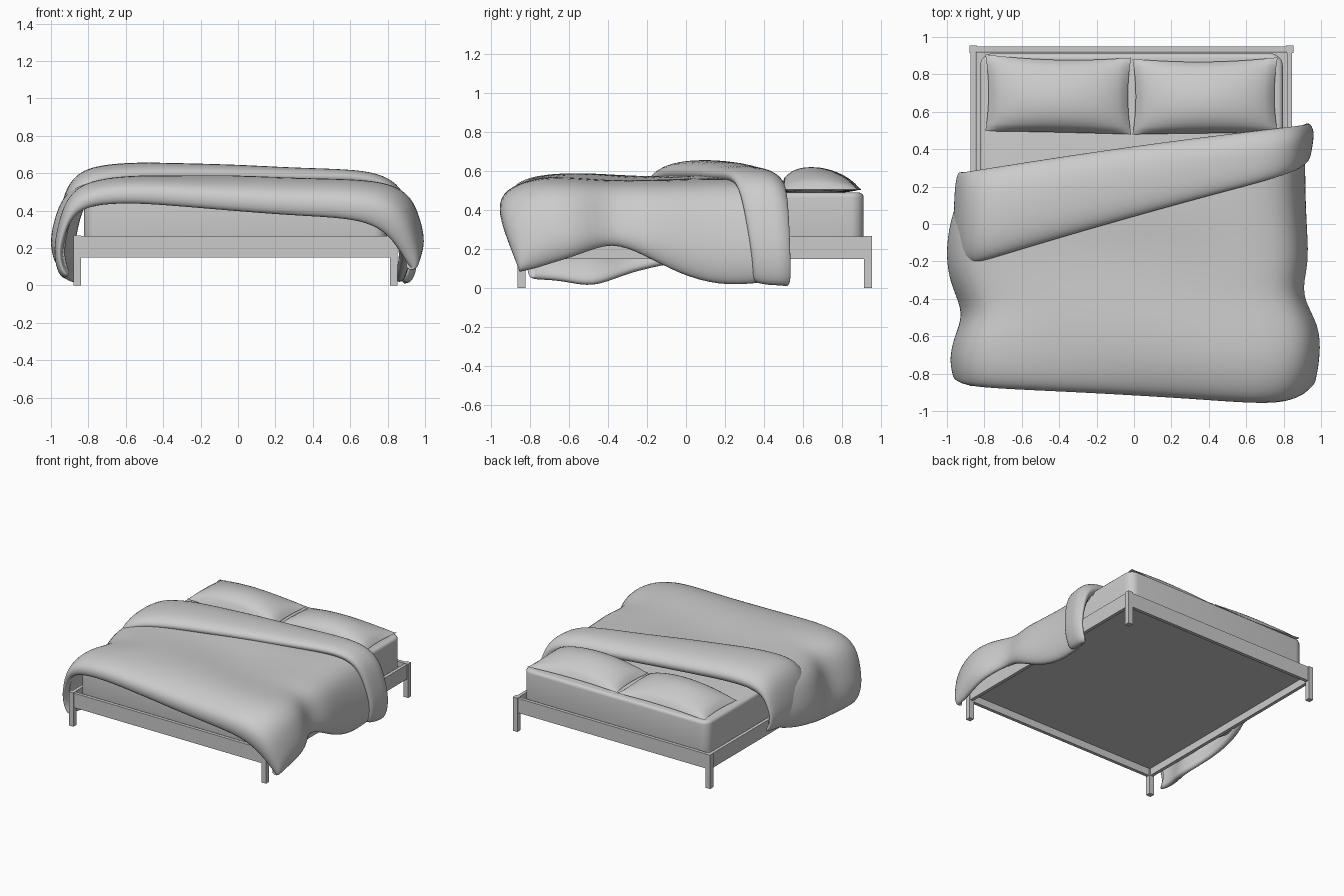
import bpy, bmesh, math
from mathutils import Vector

if "Cube" in bpy.data.objects:
    bpy.data.objects.remove(bpy.data.objects["Cube"], do_unlink=True)

grey = bpy.data.materials.new("light_grey")
grey.use_nodes = True
tone = (0.6, 0.6, 0.6, 1)
grey.diffuse_color = tone
grey.node_tree.nodes["Principled BSDF"].inputs["Base Color"].default_value = tone

CX, CY = -0.014, 0.045      # middle of the frame
HX, HY = 0.846, 0.89        # leg centres from the middle


def finish(name, bm, smooth=None):
    bmesh.ops.recalc_face_normals(bm, faces=bm.faces)
    mesh = bpy.data.meshes.new(name)
    bm.to_mesh(mesh)
    bm.free()
    mesh.materials.append(grey)
    obj = bpy.data.objects.new(name, mesh)
    bpy.context.collection.objects.link(obj)
    if smooth:
        bpy.ops.object.select_all(action="DESELECT")
        obj.select_set(True)
        bpy.context.view_layer.objects.active = obj
        bpy.ops.object.shade_smooth_by_angle(angle=math.radians(smooth))
    return obj


def box(name, centre, size):
    bm = bmesh.new()
    bmesh.ops.create_cube(bm, size=1)
    for v in bm.verts:
        v.co = Vector(a * b for a, b in zip(v.co, size)) + Vector(centre)
    return finish(name, bm)


# Frame: four legs, four rails and the base panel
for sx, side in ((-1, "right"), (1, "left")):
    for sy, end in ((-1, "front"), (1, "back")):
        box(f"{end}_{side}_leg", (CX + sx * HX, CY + sy * HY, 0.134), (0.04, 0.04, 0.268))
    box(f"{side}_rail", (CX + sx * HX, CY, 0.207), (0.026, 2 * HY - 0.04, 0.115))
for sy, end in ((-1, "front"), (1, "back")):
    box(f"{end}_rail", (CX, CY + sy * HY, 0.207), (2 * HX - 0.04, 0.026, 0.115))
box("base_panel", (CX, CY, 0.215), (2 * HX - 0.03, 2 * HY - 0.03, 0.02))

# Mattress: rounded upright corners, then softened top and bottom rims
bm = bmesh.new()
bmesh.ops.create_cube(bm, size=1)
for v in bm.verts:
    v.co = Vector((CX + v.co.x * 1.62, CY + v.co.y * 1.735, 0.355 + v.co.z * 0.27))
upright = [e for e in bm.edges if abs(e.verts[0].co.z - e.verts[1].co.z) > 0.1]
bmesh.ops.bevel(bm, geom=upright, offset=0.07, segments=6, profile=0.5, affect="EDGES")
rims = [e for e in bm.edges if abs(e.verts[0].co.z - e.verts[1].co.z) < 0.01]
bmesh.ops.bevel(bm, geom=rims, offset=0.025, segments=4, profile=0.5, affect="EDGES")
finish("mattress", bm, 40)


# Pillows: two domed grids joined along a pinched seam
def pillow(name, cx, cy, hx, hy, lean):
    bm = bmesh.new()
    for height in (0.112, -0.022):
        grid = bmesh.ops.create_grid(bm, x_segments=28, y_segments=20, size=1)
        for v in grid["verts"]:
            u, w = v.co.x, v.co.y
            puff = max(0, 1 - u * u) ** 0.6 * max(0, 1 - w * w) ** 0.5
            pinch = 0.1 if w > 0 else 0.01
            x = u * hx * (1 - 0.045 * (1 - w * w))
            y = w * hy * (1 - pinch * (1 - u * u))
            z = 0.505 + height * puff * (1 - 0.25 * w)
            v.co = (cx + x, cy + y + lean * x, z)
    bmesh.ops.remove_doubles(bm, verts=bm.verts, dist=0.0005)
    finish(name, bm, 75)


pillow("right_pillow", -0.405, 0.693, 0.39, 0.205, -0.022)
pillow("left_pillow", 0.38, 0.685, 0.388, 0.202, 0.01)

# Draped cloth: each row crosses the bed from hem to hem
# Cross profile: sideways fraction, and height fraction from hem to top
HALF = [(0.955, 0), (0.99, 0.13), (1.0, 0.32), (0.975, 0.56), (0.935, 0.78),
        (0.86, 0.92), (0.74, 0.985), (0.56, 1.02), (0.3, 1.02)]
PROFILE = [(-a, b) for a, b in HALF] + [(0, 1.02)] + [(a, b) for a, b in reversed(HALF)]


def cloth(name, rows, thickness, ripple):
    bm = bmesh.new()
    lines = []
    for yl, yr, xl, xr, hl, hr, tl, tr, shift, sag in rows:
        line = []
        for f, height in PROFILE:
            t = (f + 1) / 2
            left = f > 0
            x = f * xr if left else -f * xl
            rise = min(height, 1) ** sag if left else height
            hem = hr if left else hl
            top = tl + (tr - tl) * t
            y = yl + (yr - yl) * t + 0.015 * (1 - f * f)
            y += shift * (1 - rise) * (1 if left else 0.5)
            z = hem + (top - hem) * rise
            z += ripple * math.sin(9 * y + 4 * x) * max(0, 1 - abs(f)) * rise
            line.append(bm.verts.new((x, y, z)))
        lines.append(line)
    for a, b in zip(lines, lines[1:]):
        for i in range(len(a) - 1):
            bm.faces.new((a[i], a[i + 1], b[i + 1], b[i]))
    obj = finish(name, bm, 180)
    # the outer side must face upward so thickness grows inward
    middle = min(obj.data.polygons, key=lambda p: abs(p.center.x) + abs(p.center.y))
    if middle.normal.z < 0:
        obj.data.flip_normals()
    solid = obj.modifiers.new("thickness", "SOLIDIFY")
    solid.thickness, solid.offset = thickness, -1
    sub = obj.modifiers.new("soften", "SUBSURF")
    sub.levels = sub.render_levels = 2


# Row: y right/left, x right/left, hem right/left, top right/left, hem shift, sag
cloth("duvet", [
    (0.23, 0.48, -0.92, 0.92, 0.22, 0.03, 0.56, 0.55, 0, 1),
    (0.12, 0.34, -0.95, 0.92, 0.16, 0.01, 0.57, 0.56, 0.02, 1),
    (-0.04, 0.15, -1.0, 0.92, 0.12, 0.0, 0.58, 0.56, 0.02, 1),
    (-0.2, -0.04, -1.01, 0.93, 0.09, 0.06, 0.57, 0.55, 0, 1),
    (-0.34, -0.22, -0.98, 0.94, 0.05, 0.16, 0.57, 0.55, 0, 1.2),
    (-0.48, -0.38, -0.91, 0.89, -0.01, 0.23, 0.58, 0.55, 0, 1.4),
    (-0.61, -0.54, -0.97, 1.0, 0.02, 0.16, 0.59, 0.56, 0, 1.2),
    (-0.73, -0.73, -0.99, 1.0, 0.03, 0.11, 0.58, 0.57, 0.03, 1),
    (-0.82, -0.9, -0.98, 0.98, 0.03, 0.08, 0.56, 0.53, 0.1, 1.3),
    (-0.88, -1.0, -0.97, 0.97, 0.04, 0.08, 0.52, 0.46, 0.15, 2.2),
    (-0.87, -0.98, -0.95, 0.93, 0.05, 0.08, 0.45, 0.33, 0.12, 4),
], 0.055, 0.008)

cloth("folded_duvet_band", [
    (0.24, 0.5, -0.91, 0.9, 0.22, 0.03, 0.51, 0.5, 0.01, 1),
    (0.275, 0.535, -0.93, 0.94, 0.2, 0.0, 0.55, 0.53, 0.01, 1),
    (0.27, 0.525, -0.95, 0.95, 0.19, 0.0, 0.6, 0.57, 0.01, 1),
    (0.17, 0.47, -0.965, 0.97, 0.18, 0.0, 0.65, 0.61, 0.03, 1),
    (-0.02, 0.39, -0.97, 0.96, 0.16, 0.0, 0.665, 0.615, 0.05, 1),
    (-0.18, 0.31, -0.96, 0.95, 0.16, 0.01, 0.65, 0.61, 0.07, 1),
    (-0.255, 0.275, -0.93, 0.93, 0.18, 0.02, 0.595, 0.58, 0.07, 1),
], 0.065, 0)
